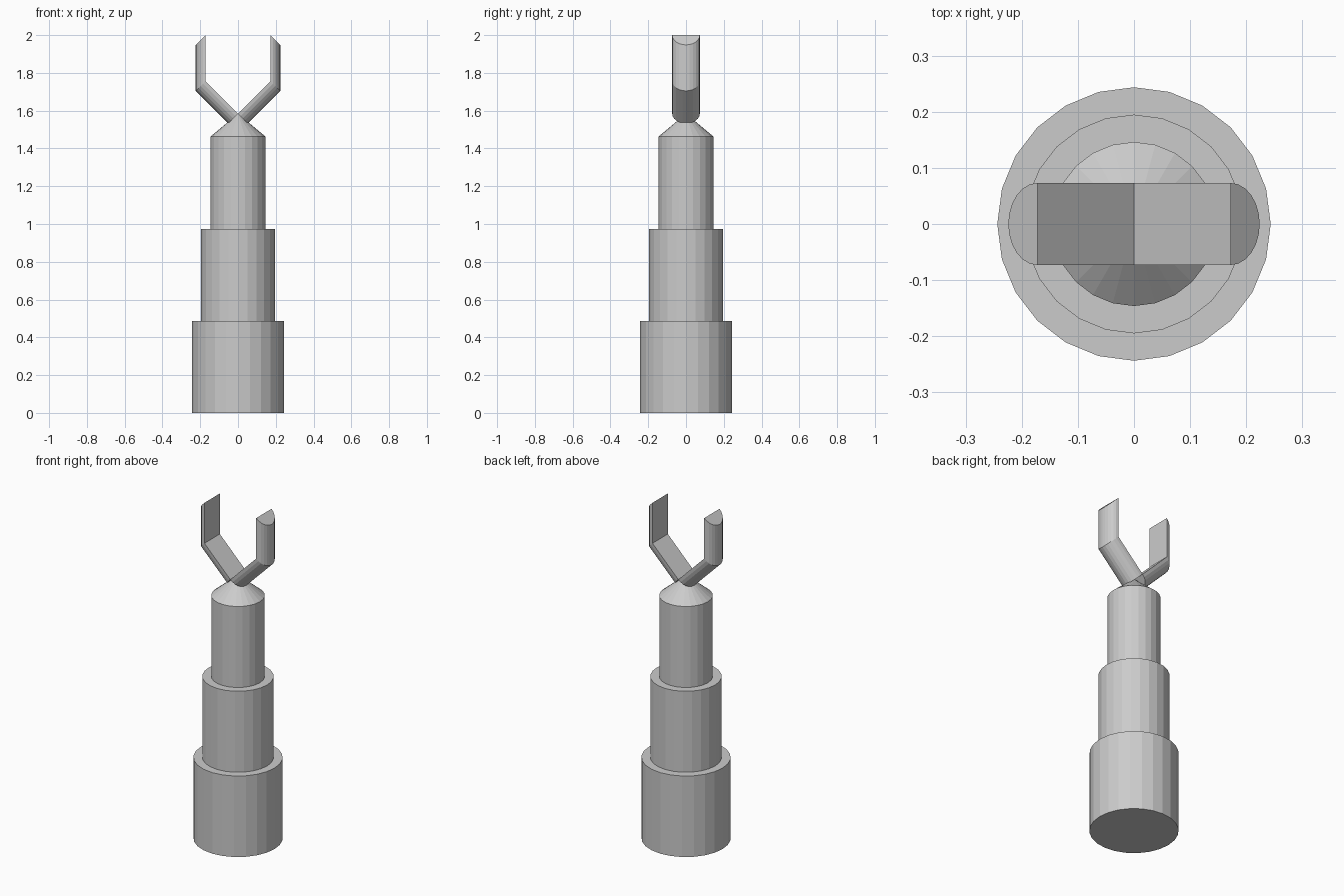
import bpy, bmesh
from math import sin, cos, pi, sqrt
from mathutils import Vector

if "Cube" in bpy.data.objects:
    bpy.data.objects.remove(bpy.data.objects["Cube"])

U = 2 / (32.5 + 5 / sqrt(2) + 5)   # base unit: total height is 2
SIDES = 24


def finish(name, bm):
    bmesh.ops.recalc_face_normals(bm, faces=bm.faces)
    mesh = bpy.data.meshes.new(name)
    bm.to_mesh(mesh)
    bm.free()
    obj = bpy.data.objects.new(name, mesh)
    bpy.context.collection.objects.link(obj)
    return obj


def round_part(name, r_bottom, r_top, z, height):
    bm = bmesh.new()
    bmesh.ops.create_cone(bm, cap_ends=True, segments=SIDES, radius1=r_bottom,
                          radius2=r_top, depth=height)
    bmesh.ops.translate(bm, verts=bm.verts, vec=(0, 0, z + height / 2))
    bmesh.ops.remove_doubles(bm, verts=bm.verts, dist=1e-5)
    return finish(name, bm)


# Three telescoping sections and the conical tip
for i, (name, r) in enumerate((("base_section", 5), ("middle_section", 4), ("top_section", 3))):
    round_part(name, r * U, r * U, i * 10 * U, 10 * U)
round_part("cone_tip", 3 * U, 0, 30 * U, 2.5 * U)


# Fork prongs: half-round profile swept diagonally, then straight up
def prong(name, side):
    r, n, d = 1.5 * U, 12, 5 * U / sqrt(2)
    apex = Vector((0, 0, 32.5 * U))
    stations = [apex, apex + Vector((side * d, 0, d)),
                apex + Vector((side * d, 0, d + 5 * U))]
    bm = bmesh.new()
    rings = []
    for p in stations:
        ring = []
        for k in range(n + 1):
            a = pi * k / n
            out = r * sin(a) / sqrt(2)
            ring.append(bm.verts.new(p + Vector((side * out, r * cos(a), -out))))
        rings.append(ring)
    for lo, hi in zip(rings, rings[1:]):
        for k in range(n + 1):
            j = (k + 1) % (n + 1)
            bm.faces.new((lo[k], lo[j], hi[j], hi[k]))
    bm.faces.new(rings[0])
    bm.faces.new(rings[-1])
    return finish(name, bm)


prong("left_prong", -1)
prong("right_prong", 1)
